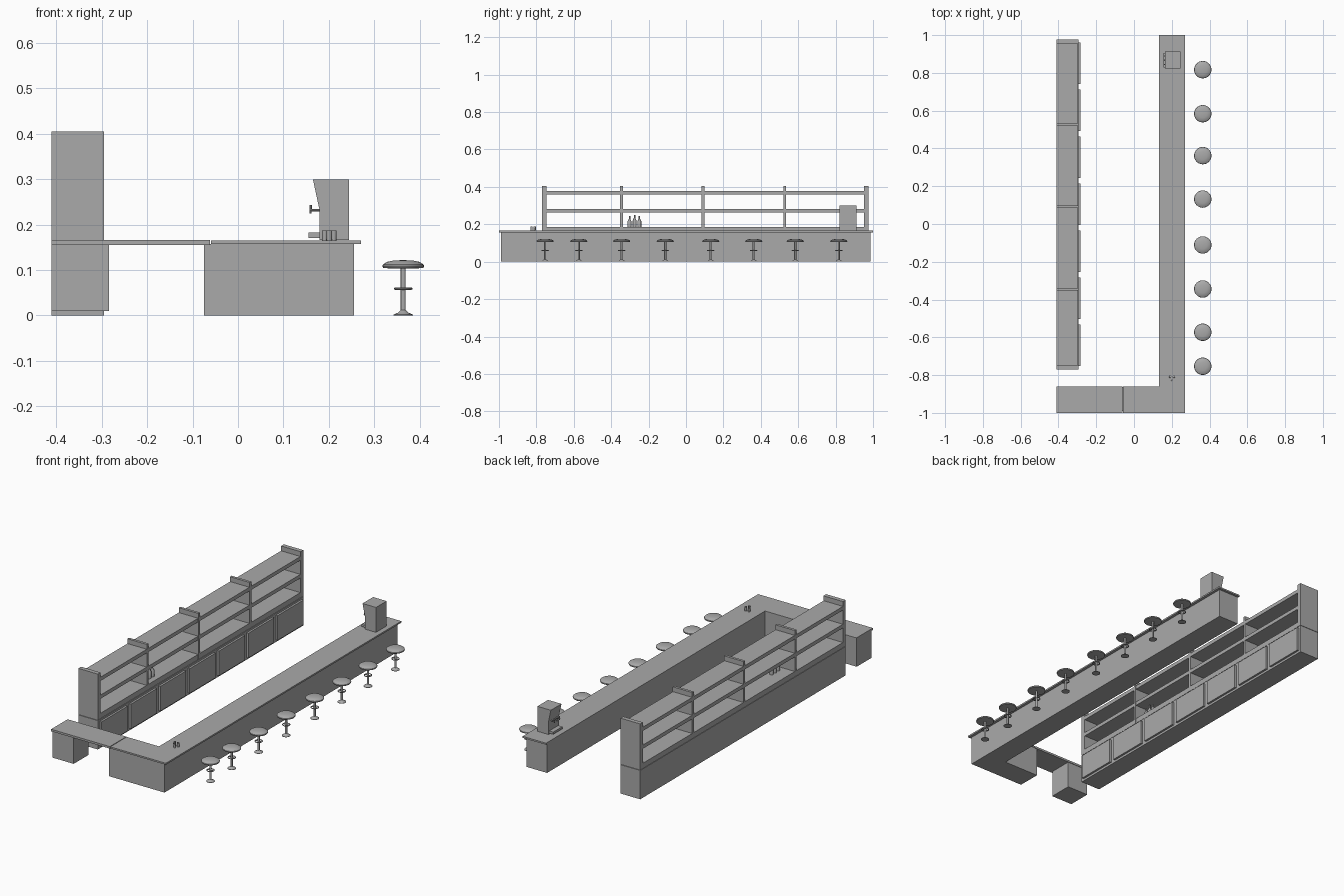
import bpy, bmesh, math
from mathutils import Vector

if "Cube" in bpy.data.objects:
    bpy.data.objects.remove(bpy.data.objects["Cube"], do_unlink=True)

grey = bpy.data.materials.new("plain_grey")
grey.use_nodes = True
GREY = (0.4, 0.4, 0.4, 1)
grey.diffuse_color = GREY
grey.node_tree.nodes["Principled BSDF"].inputs["Base Color"].default_value = GREY


def finish(name, bm, smooth=False):
    bmesh.ops.recalc_face_normals(bm, faces=bm.faces)
    mesh = bpy.data.meshes.new(name)
    bm.to_mesh(mesh)
    bm.free()
    mesh.materials.append(grey)
    obj = bpy.data.objects.new(name, mesh)
    bpy.context.collection.objects.link(obj)
    if smooth:
        bpy.ops.object.select_all(action='DESELECT')
        obj.select_set(True)
        bpy.context.view_layer.objects.active = obj
        bpy.ops.object.shade_smooth_by_angle(angle=math.radians(35))
    return obj


def box(name, xs, ys, zs):
    bm = bmesh.new()
    bmesh.ops.create_cube(bm, size=1)
    for v in bm.verts:
        v.co = [(lo + hi) / 2 + c * (hi - lo) for c, (lo, hi) in zip(v.co, (xs, ys, zs))]
    return finish(name, bm)


def prism(name, points, direction):
    """Extrude a flat outline along a direction."""
    bm = bmesh.new()
    face = bm.faces.new([bm.verts.new(p) for p in points])
    new = bmesh.ops.extrude_face_region(bm, geom=[face])["geom"]
    verts = [g for g in new if isinstance(g, bmesh.types.BMVert)]
    bmesh.ops.translate(bm, verts=verts, vec=direction)
    return finish(name, bm)


def lathe(name, profile, origin, sides=24, axis='Z'):
    """Spin (radius, height) points around the z axis, or the x axis."""
    bm = bmesh.new()
    verts = [bm.verts.new((r, 0, h)) for r, h in profile]
    edges = [bm.edges.new(pair) for pair in zip(verts, verts[1:])]
    bmesh.ops.spin(bm, geom=verts + edges, axis=(0, 0, 1), cent=(0, 0, 0),
                   angle=math.tau, steps=sides)
    bmesh.ops.remove_doubles(bm, verts=bm.verts, dist=0.0001)
    for v in bm.verts:
        c = v.co.copy()
        v.co = (Vector((c.z, c.y, -c.x)) if axis == 'X' else c) + Vector(origin)
    return finish(name, bm, smooth=True)


def torus(name, major, minor, origin):
    ring = [(major + minor * math.cos(a), minor * math.sin(a))
            for a in (math.tau * i / 8 for i in range(9))]
    return lathe(name, ring, origin)


def ell(name, x_end, x_in, x_out, y_front, y_in, y_back, z, height):
    outline = [(x_end, y_front), (x_out, y_front), (x_out, y_back),
               (x_in, y_back), (x_in, y_in), (x_end, y_in)]
    return prism(name, [(x, y, z) for x, y in outline], (0, 0, height))


# Bar counter with its lift-up flap
ell("counter_body", -0.075, 0.135, 0.256, -0.99, -0.863, 0.987, 0, 0.157)
ell("counter_top", -0.059, 0.132, 0.271, -1, -0.86, 1, 0.157, 0.0085)
box("counter_flap", (-0.411, -0.062), (-1, -0.86), (0.155, 0.166))
box("flap_support", (-0.411, -0.284), (-0.99, -0.863), (0.01, 0.155))

# Back cabinet with a row of doors
BACK, FRONT = -0.411, -0.295
LOW, HIGH = -0.769, 0.976
box("cabinet_body", (BACK, FRONT), (LOW, HIGH), (0, 0.155))
for i in range(7):
    y = 0.852 - 0.249 * i
    box(f"cabinet_door_{i + 1}", (FRONT, -0.284), (y - 0.11, y + 0.11), (0.012, 0.145))

# Open shelving above the cabinet
for i, (z0, z1) in enumerate([(0.157, 0.185), (0.263, 0.283), (0.359, 0.379)]):
    box(f"shelf_{i + 1}", (BACK, FRONT - 0.001), (LOW + 0.01, HIGH - 0.01), (z0, z1))
for side, y0, y1 in [("right", LOW, LOW + 0.023), ("left", HIGH - 0.023, HIGH)]:
    box(f"shelf_end_{side}", (BACK, FRONT), (y0, y1), (0.157, 0.405))
for i, y in enumerate((-0.345, 0.091, 0.527)):
    box(f"shelf_divider_{i + 1}", (BACK, FRONT), (y - 0.007, y + 0.007), (0.157, 0.405))

# Bottles on the lowest shelf
BOTTLE = [(0, 0), (0.010, 0), (0.010, 0.034), (0.004, 0.046), (0.004, 0.062), (0, 0.062)]
for i, (y, scale) in enumerate([(-0.302, 0.95), (-0.275, 1.05), (-0.249, 0.95)]):
    lathe(f"bottle_{i + 1}", [(r, h * scale) for r, h in BOTTLE], (-0.335, y, 0.185), 16)

# Drink dispenser
side_outline = [(0.179, 0.166), (0.245, 0.166), (0.245, 0.3), (0.165, 0.3), (0.179, 0.235)]
prism("dispenser_body", [(x, 0.822, z) for x, z in side_outline], (0, 0.09, 0))
box("dispenser_tray", (0.155, 0.18), (0.828, 0.906), (0.171, 0.183))
for i, y in enumerate((0.845, 0.867, 0.889)):
    lathe(f"dispenser_spout_{i + 1}", [(0, 0), (0.003, 0), (0.003, 0.022), (0, 0.022)],
          (0.158, y, 0.232), 10, 'X')
    lathe(f"dispenser_handle_{i + 1}", [(0, 0), (0.002, 0), (0.003, 0.018), (0, 0.018)],
          (0.16, y, 0.225), 10)

# Glasses on the counter
GLASS = [(0, 0), (0.0055, 0), (0.0065, 0.022), (0.0055, 0.022), (0.0048, 0.002), (0, 0.002)]
for i, (x, y) in enumerate([(0.191, -0.809), (0.211, -0.809), (0.201, -0.826)]):
    lathe(f"glass_{i + 1}", GLASS, (x, y, 0.1655), 16)

# Row of bar stools
SEAT = [(0, 0.104), (0.034, 0.104), (0.044, 0.105), (0.046, 0.109), (0.045, 0.112),
        (0.036, 0.118), (0.022, 0.121), (0, 0.122)]
STEM = [(0, 0), (0.021, 0), (0.021, 0.002), (0.012, 0.006), (0.007, 0.011),
        (0.0055, 0.012), (0.0055, 0.104), (0, 0.104)]
for i, y in enumerate((0.817, 0.584, 0.362, 0.132, -0.111, -0.344, -0.573, -0.753)):
    x = 0.364
    lathe(f"stool_seat_{i + 1}", SEAT, (x, y, 0), 32)
    lathe(f"stool_stem_{i + 1}", STEM, (x, y, 0), 24)
    torus(f"stool_footring_{i + 1}", 0.018, 0.0024, (x, y, 0.059))
    box(f"stool_spoke_{i + 1}", (x - 0.018, x + 0.018), (y - 0.002, y + 0.002), (0.057, 0.061))
